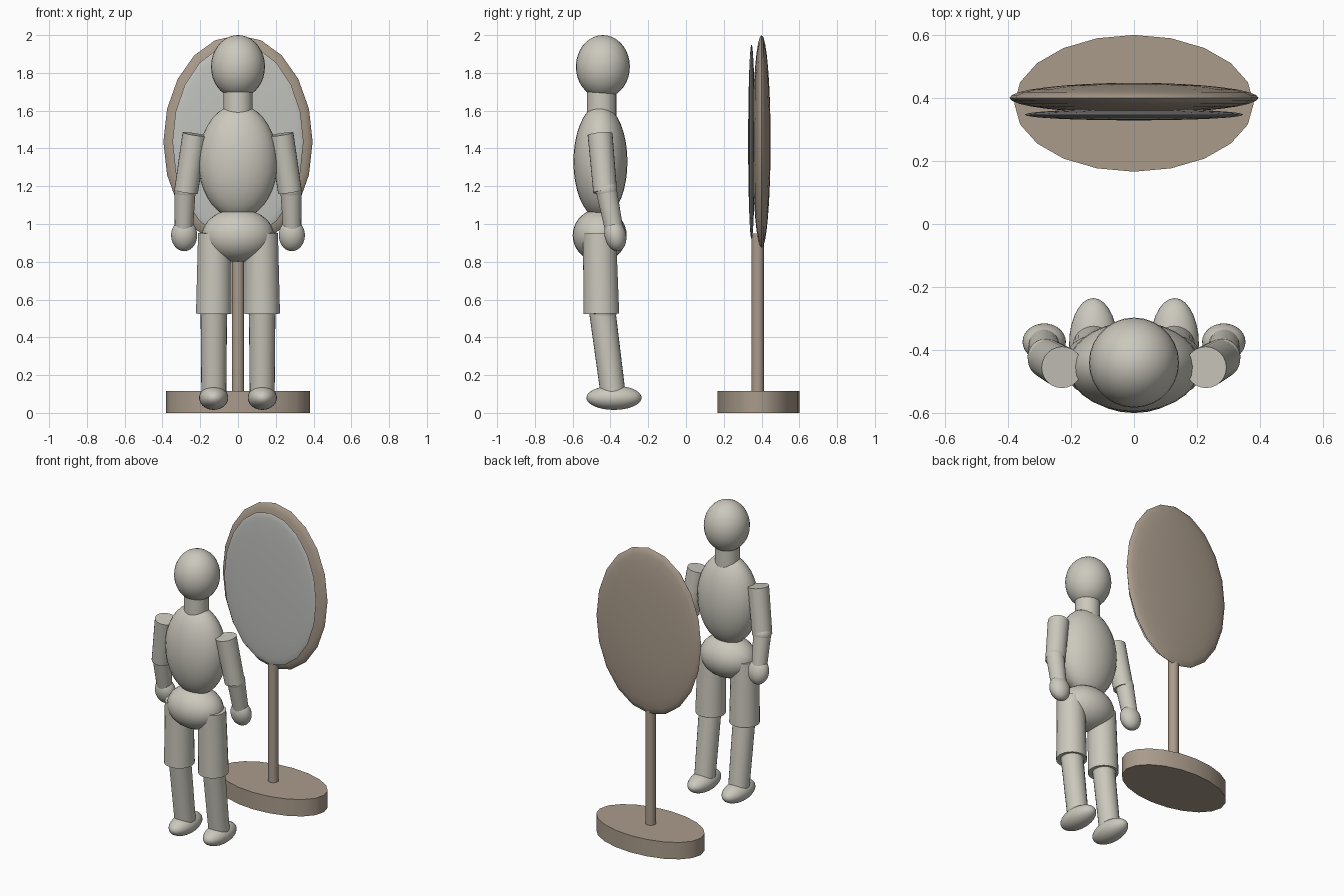
import bpy, bmesh, math
from mathutils import Vector, Matrix

if "Cube" in bpy.data.objects:
    bpy.data.objects.remove(bpy.data.objects["Cube"])


def material(name, rgb):
    m = bpy.data.materials.new(name)
    m.diffuse_color = (*rgb, 1)
    m.use_nodes = True
    m.node_tree.nodes["Principled BSDF"].inputs["Base Color"].default_value = m.diffuse_color
    return m


BODY = material("pale_grey", (0.60, 0.58, 0.51))
WOOD = material("taupe_brown", (0.40, 0.33, 0.26))
GLASS = material("silver_grey", (0.53, 0.54, 0.51))


def finish(name, bm, mat, angle=40):
    bmesh.ops.recalc_face_normals(bm, faces=bm.faces)
    me = bpy.data.meshes.new(name)
    bm.to_mesh(me)
    bm.free()
    me.materials.append(mat)
    me.polygons.foreach_set("use_smooth", [True] * len(me.polygons))
    me.set_sharp_from_angle(angle=math.radians(angle))
    ob = bpy.data.objects.new(name, me)
    bpy.context.collection.objects.link(ob)
    return ob


def ellipsoid(name, center, radii, mat, rot=Matrix(), seg=28, rings=18):
    bm = bmesh.new()
    m = Matrix.Translation(center) @ rot @ Matrix.Diagonal((*radii, 1))
    bmesh.ops.create_uvsphere(bm, u_segments=seg, v_segments=rings, radius=1, matrix=m)
    return finish(name, bm, mat)


def limb(name, start, end, r1, r2, mat, seg=24):
    """Tapered cylinder from start to end."""
    a, b = Vector(start), Vector(end)
    rot = (b - a).to_track_quat('Z', 'Y').to_matrix().to_4x4()
    bm = bmesh.new()
    bmesh.ops.create_cone(bm, cap_ends=True, segments=seg, radius1=r1, radius2=r2,
                          depth=(b - a).length,
                          matrix=Matrix.Translation((a + b) / 2) @ rot)
    return finish(name, bm, mat)


# Mirror: oval base, pole, lens-shaped frame and glass
base = bmesh.new()
bmesh.ops.create_cone(base, cap_ends=True, segments=20, radius1=1, radius2=1, depth=0.115,
                      matrix=Matrix.Translation((0, 0.383, 0.0575))
                      @ Matrix.Diagonal((0.38, 0.217, 1, 1)))
finish("mirror_base", base, WOOD)
limb("mirror_pole", (0, 0.38, 0.08), (0, 0.38, 0.95), 0.033, 0.033, WOOD)
face_y = Matrix.Rotation(math.radians(90), 4, 'X')
ellipsoid("mirror_frame", (0, 0.4, 1.435), (0.395, 0.565, 0.048), WOOD, face_y, 20, 16)
ellipsoid("mirror_glass", (0, 0.347, 1.435), (0.347, 0.517, 0.018), GLASS, face_y, 20, 16)

# Figure trunk
ellipsoid("head", (0, -0.44, 1.833), (0.143, 0.143, 0.167), BODY)
limb("neck", (0, -0.447, 1.56), (0, -0.447, 1.70), 0.078, 0.078, BODY)
ellipsoid("torso", (0, -0.453, 1.33), (0.21, 0.143, 0.302), BODY)
ellipsoid("pelvis", (0, -0.457, 0.94), (0.19, 0.143, 0.14), BODY)

# Paired arms and legs
for side, s in (("left", -1), ("right", 1)):
    limb(side + "_upper_arm", (s * 0.228, -0.455, 1.475), (s * 0.275, -0.428, 1.17),
         0.066, 0.063, BODY)
    ellipsoid(side + "_elbow", (s * 0.28, -0.422, 1.18), (0.058, 0.058, 0.058), BODY)
    limb(side + "_forearm", (s * 0.28, -0.422, 1.18), (s * 0.287, -0.378, 0.96),
         0.056, 0.048, BODY)
    ellipsoid(side + "_hand", (s * 0.285, -0.374, 0.94), (0.069, 0.057, 0.085), BODY,
              Matrix.Rotation(math.radians(12), 4, 'X'))
    limb(side + "_thigh", (s * 0.124, -0.458, 0.952), (s * 0.128, -0.448, 0.525),
         0.088, 0.095, BODY)
    ellipsoid(side + "_knee", (s * 0.128, -0.440, 0.54), (0.074, 0.074, 0.074), BODY)
    limb(side + "_shin", (s * 0.128, -0.442, 0.53), (s * 0.128, -0.386, 0.10),
         0.070, 0.066, BODY)
    ellipsoid(side + "_foot", (s * 0.129, -0.381, 0.08), (0.077, 0.146, 0.064), BODY)
